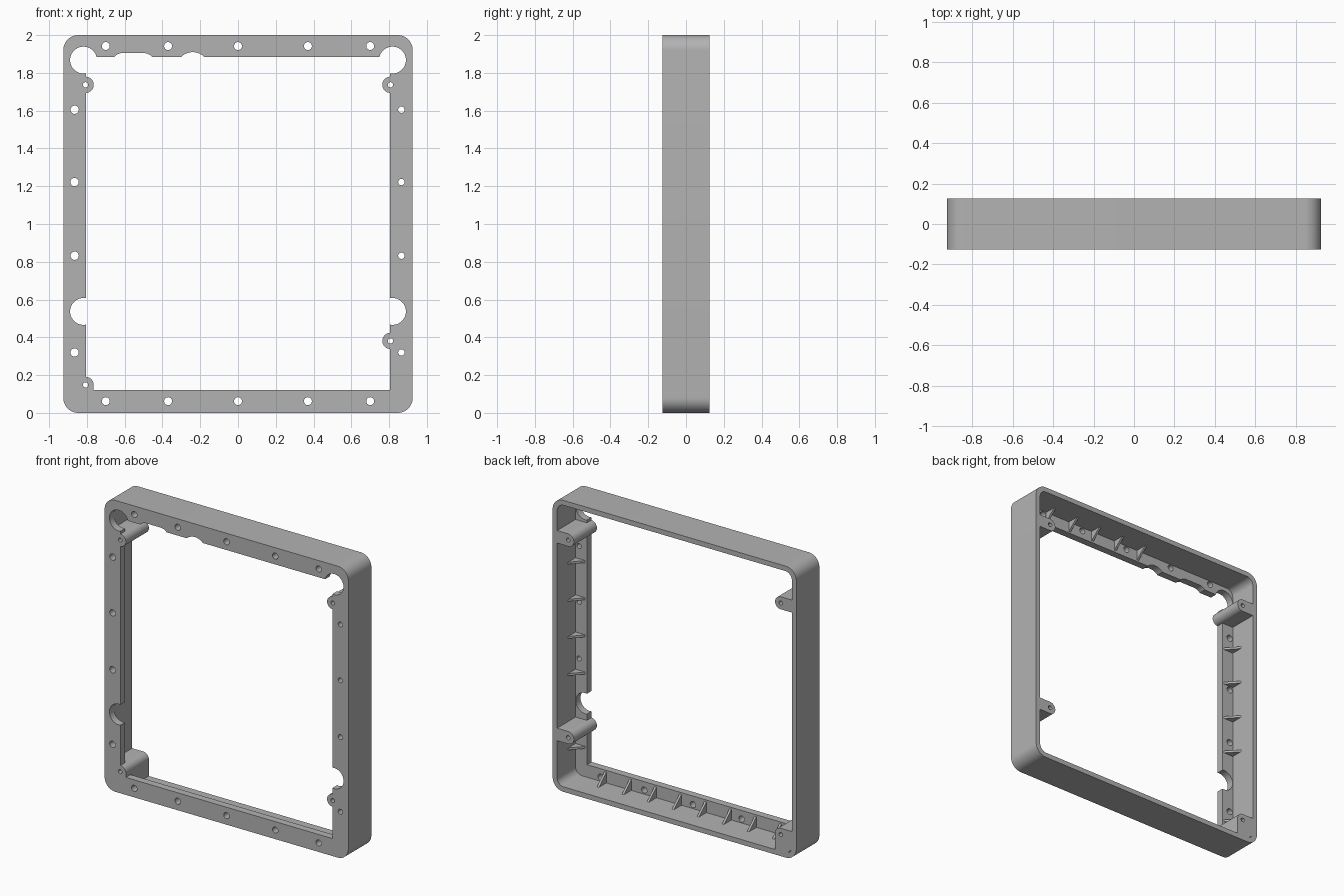
import bpy, bmesh
from math import sin, cos, pi
from mathutils import Vector

cube = bpy.data.objects.get("Cube")
if cube:
    bpy.data.objects.remove(cube, do_unlink=True)

W, H, FRONT, BACK = 0.925, 2.0, -0.125, 0.125
WALL, FLANGE = 0.034, 0.05
SHELF = FRONT + FLANGE          # back surface of the flange
IN_X, IN_LOW, IN_HIGH = 0.805, 0.12, 1.885   # window edges

grey = bpy.data.materials.new("plain grey")
grey.use_nodes = True
grey.diffuse_color = (0.45, 0.45, 0.45, 1)
grey.node_tree.nodes["Principled BSDF"].inputs["Base Color"].default_value = (0.45, 0.45, 0.45, 1)


def extrude(bm, points, vec):
    """Add a prism: a flat polygon swept along a vector."""
    face = bm.faces.new([bm.verts.new(p) for p in points])
    new = bmesh.ops.extrude_face_region(bm, geom=[face])["geom"]
    bmesh.ops.translate(bm, vec=Vector(vec), verts=[v for v in new if isinstance(v, bmesh.types.BMVert)])


def make(name, prisms):
    bm = bmesh.new()
    for points, vec in prisms:
        extrude(bm, points, vec)
    bmesh.ops.recalc_face_normals(bm, faces=bm.faces[:])
    mesh = bpy.data.meshes.new(name)
    bm.to_mesh(mesh)
    bm.free()
    mesh.materials.append(grey)
    obj = bpy.data.objects.new(name, mesh)
    bpy.context.collection.objects.link(obj)
    return obj


def slab(outline, y0, y1):
    return [(x, y0, z) for x, z in outline], (0, y1 - y0, 0)


def arc(x, z, r, a0=0.0, a1=2 * pi, n=40):
    count = n if a1 - a0 >= 2 * pi else n + 1
    return [(x + r * cos(a0 + (a1 - a0) * i / n), z + r * sin(a0 + (a1 - a0) * i / n)) for i in range(count)]


def box(x0, x1, z0, z1):
    return [(x0, z0), (x1, z0), (x1, z1), (x0, z1)]


def rounded(x0, x1, z0, z1, r):
    corners = [(x1 - r, z1 - r), (x0 + r, z1 - r), (x0 + r, z0 + r), (x1 - r, z0 + r)]
    return [p for k, (x, z) in enumerate(corners) for p in arc(x, z, r, k * pi / 2, (k + 1) * pi / 2, 12)]


def combine(target, tool, operation):
    mod = target.modifiers.new("combine", "BOOLEAN")
    mod.operation, mod.solver, mod.object = operation, "EXACT", tool
    bpy.ops.object.select_all(action="DESELECT")
    bpy.context.view_layer.objects.active = target
    target.select_set(True)
    bpy.ops.object.modifier_apply(modifier=mod.name)
    bpy.data.objects.remove(tool, do_unlink=True)


def cut(target, outline, y0=FRONT - 0.1, y1=BACK + 0.1):
    combine(target, make("cutter", [slab(outline, y0, y1)]), "DIFFERENCE")


# Outer rim with a front flange and an open back
frame = make("frame", [slab(rounded(-W, W, 0, H, 0.08), FRONT, BACK)])
cut(frame, rounded(-W + WALL, W - WALL, WALL, H - WALL, 0.05), SHELF)
cut(frame, box(-IN_X, IN_X, IN_LOW, IN_HIGH))

# Round clearances in the flange, plus two shallow scallops in its top edge
for side in (-1, 1):
    for z in (1.868, 0.537):
        cut(frame, arc(side * 0.818, z, 0.071), y1=SHELF + 0.02)
cut(frame, arc(-0.24, 1.823, 0.087), y1=SHELF + 0.02)
cut(frame, arc(-0.50, 1.845, 0.06, -pi / 2, pi / 2) + arc(-0.61, 1.845, 0.06, pi / 2, 3 * pi / 2), y1=SHELF + 0.02)

# Screw holes around the flange
screw_holes = [(x, z, 0.021) for x in (-0.7, -0.37, 0, 0.37, 0.7) for z in (0.062, 1.942)]
screw_holes += [(s * 0.865, z, 0.0195 - s * 0.0025) for s in (-1, 1) for z in (1.605, 1.222, 0.832, 0.32)]
combine(frame, make("hole_cutters", [slab(arc(x, z, r, n=24), FRONT - 0.1, SHELF + 0.02)
                                     for x, z, r in screw_holes]), "DIFFERENCE")

# Mounting posts reaching in from the side walls
POST_X, POST_R = 0.807, 0.043
for side, z in ((-1, 1.737), (1, 1.737), (1, 0.381), (-1, 0.148)):
    half = arc(POST_X, z, POST_R, pi / 2, 3 * pi / 2, 24)
    wall = W - WALL / 2
    outline = half + [(wall, z - POST_R), (wall, z + POST_R)]
    if z < 0.2:             # the lowest post runs down into the bottom wall
        outline = arc(POST_X, z, POST_R, pi / 2, pi, 12) + [(POST_X - POST_R, 0.02), (0.84, 0.02),
                                                           (wall, 0.08), (wall, z + POST_R)]
    outline = [(side * x, h) for x, h in outline]
    combine(frame, make("post", [slab(outline, FRONT, BACK)]), "UNION")
    cut(frame, arc(side * POST_X, z, 0.014, n=20))

# Triangular stiffening ribs between flange and walls
T, LEG = 0.015, SHELF + 0.085
ribs = []
for side in (-1, 1):
    for k in (2, 1, 0, -1, -3):
        z = 1.0 + 0.255 * k - T / 2
        outer, inner = side * (W - WALL + 0.005), side * (IN_X + 0.008)
        ribs.append(([(outer, SHELF - 0.005, z), (inner, SHELF - 0.005, z), (outer, LEG, z)], (0, 0, T)))
for k in range(8):
    x = 0.665 - 0.19 * k - T / 2
    edges = [(WALL - 0.005, IN_LOW - 0.008)]
    if k < 5:
        edges.append((H - WALL + 0.005, IN_HIGH + 0.008))
    for outer, inner in edges:
        ribs.append(([(x, SHELF - 0.005, outer), (x, SHELF - 0.005, inner), (x, LEG, outer)], (T, 0, 0)))
make("ribs", ribs)

# Smooth the curved walls, keep the edges crisp
bpy.ops.object.select_all(action="DESELECT")
bpy.context.view_layer.objects.active = frame
frame.select_set(True)
bpy.ops.object.shade_smooth_by_angle(angle=0.5)
